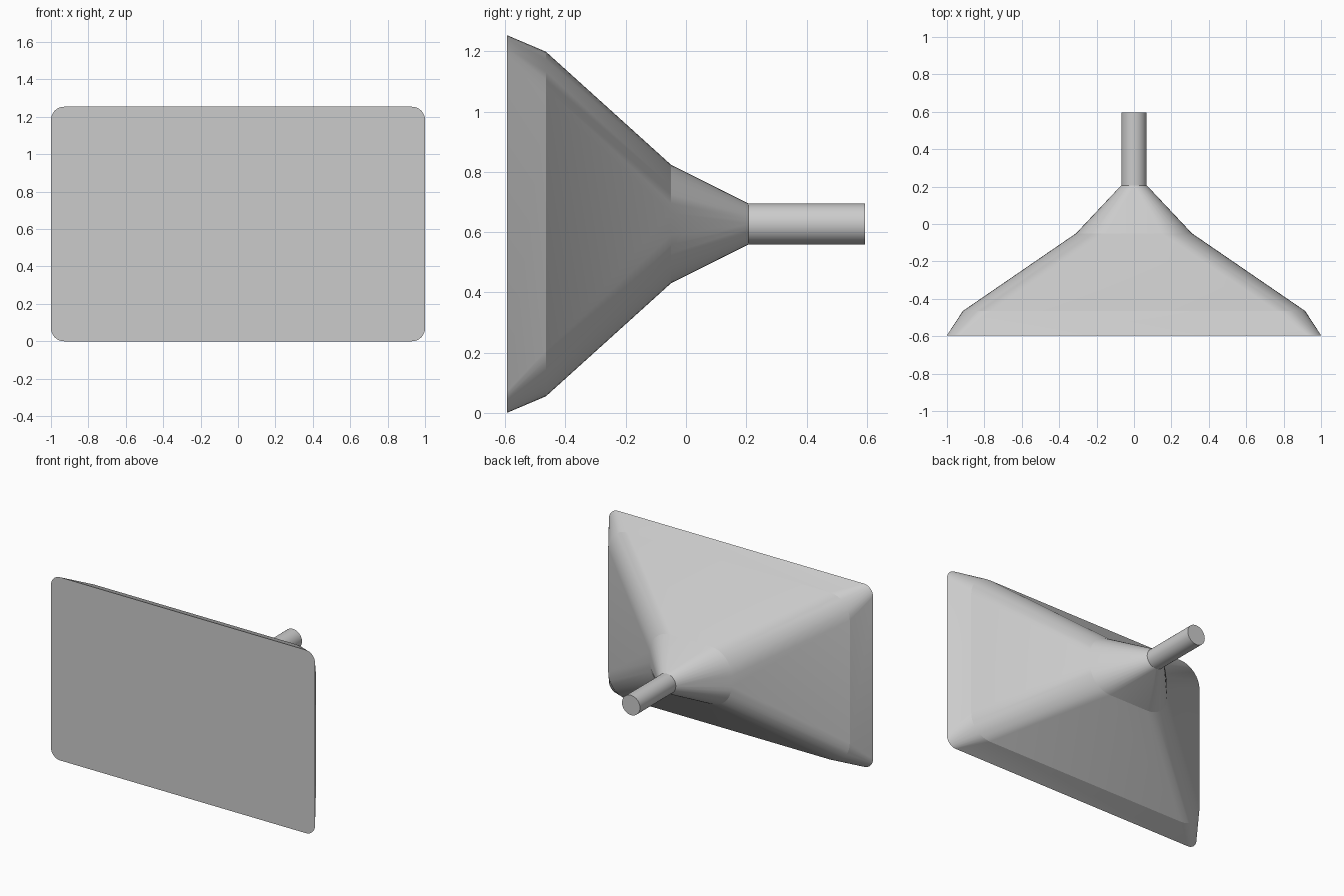
import bpy, bmesh
from math import radians, sin, cos, tau

default = bpy.data.objects.get("Cube")
if default:
    bpy.data.objects.remove(default, do_unlink=True)

CENTRE_Z = 0.627
CORNER_STEPS = 8

grey = bpy.data.materials.new("plain_grey")
grey.use_nodes = True
colour = (0.6, 0.6, 0.6, 1)
grey.diffuse_color = colour
grey.node_tree.nodes["Principled BSDF"].inputs["Base Color"].default_value = colour


def rounded_section(bm, y, half_x, half_z, radius):
    """Ring of vertices along a rounded rectangle facing -y."""
    ring = []
    for quarter, (sx, sz) in enumerate([(1, 1), (-1, 1), (-1, -1), (1, -1)]):
        for step in range(CORNER_STEPS + 1):
            a = (quarter + step / CORNER_STEPS) * tau / 4
            x = sx * (half_x - radius) + radius * cos(a)
            z = sz * (half_z - radius) + radius * sin(a)
            ring.append(bm.verts.new((x, y, CENTRE_Z + z)))
    return ring


def loft(name, sections, smooth_angle):
    """Skin a list of rounded sections and close both ends."""
    bm = bmesh.new()
    rings = [rounded_section(bm, *s) for s in sections]
    for a, b in zip(rings, rings[1:]):
        for i in range(len(a)):
            j = (i + 1) % len(a)
            bm.faces.new((a[i], a[j], b[j], b[i]))
    bm.faces.new(rings[0])
    bm.faces.new(rings[-1])
    bmesh.ops.remove_doubles(bm, verts=bm.verts, dist=0.0005)
    bmesh.ops.recalc_face_normals(bm, faces=bm.faces)
    mesh = bpy.data.meshes.new(name)
    bm.to_mesh(mesh)
    bm.free()
    mesh.materials.append(grey)
    obj = bpy.data.objects.new(name, mesh)
    bpy.context.collection.objects.link(obj)
    bpy.ops.object.select_all(action="DESELECT")
    obj.select_set(True)
    bpy.context.view_layer.objects.active = obj
    bpy.ops.object.shade_smooth_by_angle(angle=radians(smooth_angle))
    return obj


# Flared tube body: y, half width, half height, corner radius
loft("screen_funnel", [
    (-0.595, 1.0, 0.627, 0.07),
    (-0.465, 0.915, 0.572, 0.15),
    (-0.05, 0.31, 0.197, 0.16),
    (0.207, 0.068, 0.068, 0.068),
], 14)

# Narrow round neck at the back
loft("neck", [
    (0.2, 0.068, 0.068, 0.068),
    (0.595, 0.068, 0.068, 0.068),
], 30)
